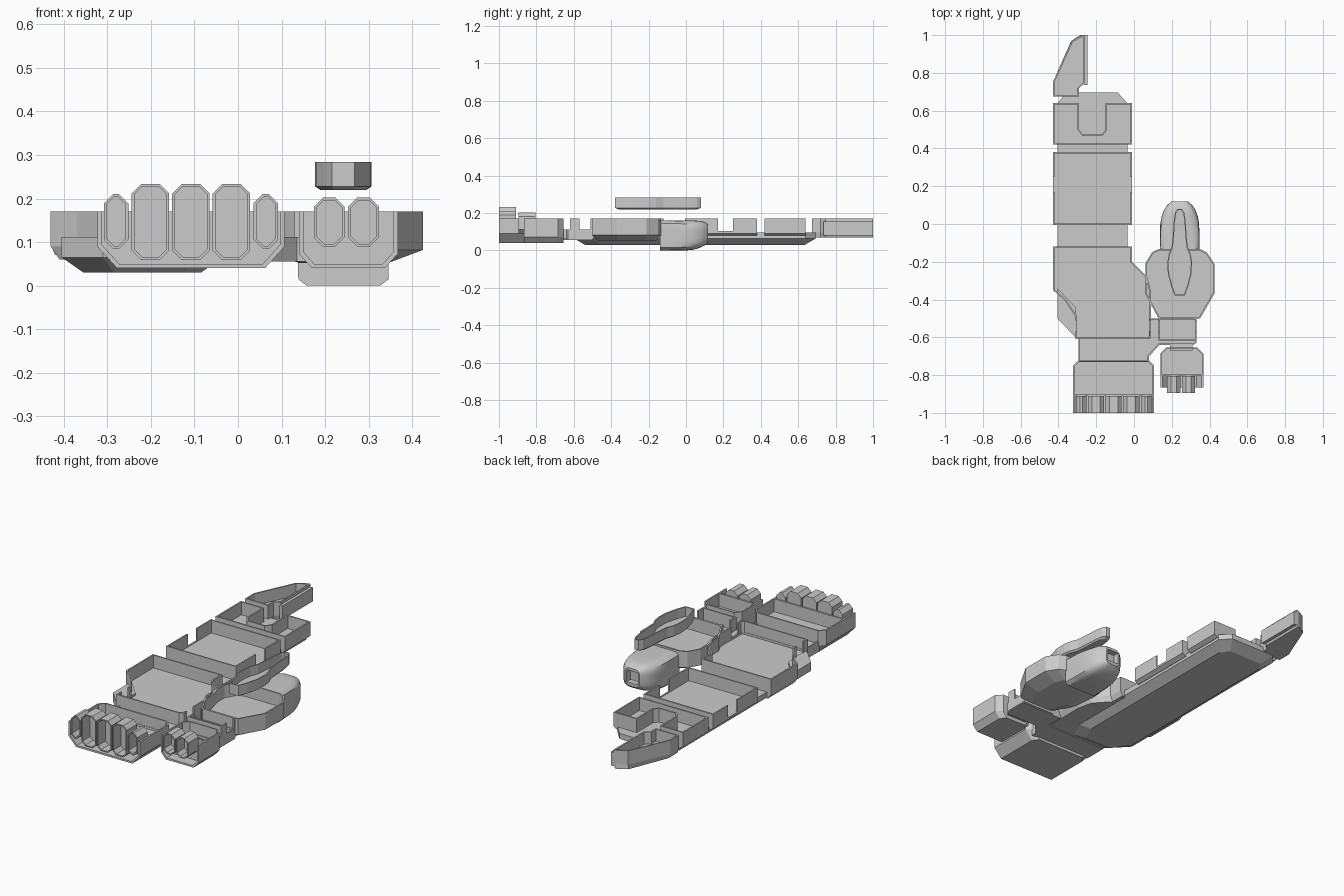
import bpy, bmesh, math
from mathutils import Matrix, Vector

if "Cube" in bpy.data.objects:
    bpy.data.objects.remove(bpy.data.objects["Cube"])


def inset(pts, t):
    # mitred inward offset of a counter-clockwise outline
    out, n = [], len(pts)
    for i in range(n):
        p, a, b = Vector(pts[i]), Vector(pts[i - 1]), Vector(pts[(i + 1) % n])
        d1, d2 = (p - a).normalized(), (b - p).normalized()
        n1, n2 = Vector((-d1.y, d1.x)), Vector((-d2.y, d2.x))
        out.append(tuple(p + (n1 + n2) * (t / max(0.3, 1 + n1.dot(n2)))))
    return out


def loft(name, rings, matrix=None):
    bm = bmesh.new()
    vs = [[bm.verts.new(p) for p in r] for r in rings]
    n = len(vs[0])
    for a, b in zip(vs, vs[1:]):
        for i in range(n):
            bm.faces.new((a[i], a[(i + 1) % n], b[(i + 1) % n], b[i]))
    bm.faces.new(vs[0][::-1])
    bm.faces.new(vs[-1])
    bmesh.ops.recalc_face_normals(bm, faces=bm.faces)
    if matrix:
        bm.transform(matrix)
    me = bpy.data.meshes.new(name)
    bm.to_mesh(me)
    bm.free()
    ob = bpy.data.objects.new(name, me)
    bpy.context.collection.objects.link(ob)
    return ob


def tray(name, pts, z0, zm, z1, floor=None, taper=(0, 0), t=0.008, matrix=None):
    # open-topped walled deck; taper narrows the underside; no floor = solid
    area = sum(pts[i - 1][0] * p[1] - p[0] * pts[i - 1][1] for i, p in enumerate(pts))
    pts = pts if area > 0 else pts[::-1]
    xs, ys = [p[0] for p in pts], [p[1] for p in pts]
    cx, cy = (min(xs) + max(xs)) / 2, (min(ys) + max(ys)) / 2
    sx = 1 - 2 * taper[0] / (max(xs) - min(xs))
    sy = 1 - 2 * taper[1] / (max(ys) - min(ys))
    rings = [[(cx + (x - cx) * sx, cy + (y - cy) * sy, z0) for x, y in pts]]
    if zm > z0:
        rings.append([(x, y, zm) for x, y in pts])
    rings.append([(x, y, z1) for x, y in pts])
    if floor is not None:
        inner = inset(pts, t)
        rings += [[(x, y, z1) for x, y in inner], [(x, y, floor) for x, y in inner]]
    return loft(name, rings, matrix)


def rect(x0, x1, y0, y1, c=0):
    if not c:
        return [(x0, y0), (x1, y0), (x1, y1), (x0, y1)]
    return [(x0 + c, y0), (x1 - c, y0), (x1, y0 + c), (x1, y1 - c),
            (x1 - c, y1), (x0 + c, y1), (x0, y1 - c), (x0, y0 + c)]


def cut(ob, x0, x1, y0, y1, z0, z1):
    c = tray("cutter", rect(x0, x1, y0, y1), z0, z0, z1)
    m = ob.modifiers.new("cut", 'BOOLEAN')
    m.operation, m.object, m.solver = 'DIFFERENCE', c, 'EXACT'
    bpy.context.view_layer.objects.active = ob
    bpy.ops.object.modifier_apply(modifier=m.name)
    bpy.data.objects.remove(c)


TOP, FLOOR = 0.17, 0.1

# long lower hull
tray("lower_hull", [(-0.405, -0.5), (-0.31, -0.6), (-0.09, -0.6), (-0.035, -0.5),
                    (-0.035, 0.64), (-0.085, 0.695), (-0.36, 0.695), (-0.405, 0.64)],
     0.03, 0.065, 0.095, taper=(0.05, 0.06))
tray("corner_fairing", [(-0.405, -0.34), (-0.31, -0.44), (-0.31, -0.6), (-0.405, -0.5)],
     0.065, 0.065, 0.112)

# forward deck with U-shaped notch
tray("forward_deck", [(-0.43, 0.42), (-0.01, 0.42), (-0.01, 0.64), (-0.15, 0.64), (-0.15, 0.5),
                      (-0.17, 0.475), (-0.27, 0.475), (-0.29, 0.5), (-0.29, 0.64), (-0.43, 0.64)],
     0.08, 0.092, TOP, FLOOR, (0.02, 0))

# middle deck with side doorways
mid = tray("middle_deck", rect(-0.43, -0.01, -0.005, 0.38), 0.08, 0.092, TOP, FLOOR, (0.02, 0))
cut(mid, -0.5, 0.05, 0.17, 0.25, 0.103, 0.2)

# main deck with side doorways
main = tray("main_deck", [(-0.43, -0.12), (-0.43, -0.35), (-0.37, -0.4), (-0.31, -0.49), (-0.31, -0.61),
                          (0.07, -0.61), (0.09, -0.595), (0.09, -0.36), (0.07, -0.28), (-0.01, -0.2),
                          (-0.01, -0.12)], 0.06, 0.09, TOP, FLOOR, (0.02, 0))
cut(main, -0.5, 0.15, -0.57, -0.51, 0.11, 0.2)

# prow piece with stepped side rail
tray("prow", [(-0.43, 0.675), (-0.29, 0.675), (-0.29, 0.72), (-0.262, 0.745), (-0.262, 1.0),
              (-0.275, 1.0), (-0.33, 0.97), (-0.43, 0.75)], 0.07, 0.095, TOP, 0.105, (0.01, 0))
tray("prow_rail", rect(-0.265, -0.247, 0.735, 1.0), 0.08, 0.08, 0.155)

# low link between the hulls
tray("link_bridge", [(-0.295, -0.73), (0.08, -0.73), (0.08, -0.7), (0.135, -0.64), (0.315, -0.64),
                     (0.33, -0.63), (0.33, -0.5), (0.08, -0.5), (0.08, -0.6), (-0.295, -0.6)],
     0.055, 0.055, 0.112, FLOOR)
stem = tray("pod_stem", rect(0.13, 0.332, -0.62, -0.495), 0.06, 0.06, TOP, FLOOR)
cut(stem, 0.1, 0.4, -0.57, -0.51, 0.11, 0.2)
tray("pod_engine_neck", rect(0.19, 0.31, -0.67, -0.63), 0.06, 0.06, 0.112)

UPRIGHT = Matrix.Rotation(math.radians(90), 4, 'X')   # local z becomes -y


def engine(prefix, x0, x1, back, wall, lip, front, ch, nozzles):
    # engine deck, lower shroud lip and a row of octagonal nozzles
    c = 0.03
    tray(prefix + "_deck", [(x0, wall), (x1, wall), (x1, back - c), (x1 - c, back),
                            (x0 + c, back), (x0, back - c)], 0.04, 0.04 + ch * 1.1, TOP, FLOOR, (ch, 0))
    w, zc = 0.01, 0.04 + ch * 1.1
    shroud = [(x0, TOP), (x0, zc), (x0 + ch, 0.04), (x1 - ch, 0.04), (x1, zc), (x1, TOP),
              (x1 - w, TOP), (x1 - w, zc + w / 2), (x1 - ch - w / 2, 0.04 + w),
              (x0 + ch + w / 2, 0.04 + w), (x0 + w, zc + w / 2), (x0 + w, TOP)]
    tray(prefix + "_shroud", shroud, -wall, -wall, -lip, matrix=UPRIGHT)
    for i, (a, b, lo, hi) in enumerate(nozzles):
        tray(f"{prefix}_nozzle_{i + 1}", rect(a, b, lo, hi, 0.021), -wall, -wall, -front,
             -wall + 0.025, t=0.006, matrix=UPRIGHT)


big = [(x, x + 0.086, 0.06, 0.233) for x in (-0.244, -0.151, -0.058)]
small = [(x, x + 0.056, 0.085, 0.21) for x in (-0.308, 0.036)]
engine("main_engine", -0.323, 0.107, -0.72, -0.91, -1.0, -1.0, 0.045, big + small)
engine("pod_engine", 0.14, 0.367, -0.655, -0.805, -0.865, -0.895, 0.03,
       [(x, x + 0.071, 0.09, 0.202) for x in (0.174, 0.253)])

# side pod deck
tray("pod_deck", [(0.13, -0.5), (0.35, -0.5), (0.425, -0.37), (0.425, -0.21), (0.385, -0.15),
                  (0.35, -0.133), (0.13, -0.133), (0.095, -0.15), (0.06, -0.21), (0.06, -0.37)],
     0.052, 0.082, TOP, FLOOR, (0.08, 0.03))

# rounded pod nose with window recess: y, half width, bottom, top, squareness
rings = []
for y, hw, lo, hi, e in [(-0.14, 0.104, 0, 0.16, 14), (-0.05, 0.104, 0, 0.16, 8), (0.0, 0.103, 0, 0.16, 5),
                         (0.04, 0.096, 0.004, 0.16, 4), (0.075, 0.083, 0.014, 0.158, 4),
                         (0.1, 0.066, 0.027, 0.152, 4), (0.118, 0.045, 0.042, 0.14, 4)]:
    r = []
    for k in range(32):
        a = math.tau * (k + 0.5) / 32
        u, v = math.cos(a), math.sin(a)
        s = (abs(u) ** e + abs(v) ** e) ** (-1 / e)
        r.append((0.242 + hw * u * s, y, (lo + hi) / 2 + (hi - lo) / 2 * v * s))
    rings.append(r)
nose = loft("pod_nose", rings)
cut(nose, 0.208, 0.276, 0.085, 0.2, 0.06, 0.125)
bpy.context.view_layer.objects.active = nose
nose.select_set(True)
bpy.ops.object.shade_smooth_by_angle(angle=math.radians(32))

# floating canopy tray above the pod, mirrored half outline
half = [(0.012, 0.08), (0.024, 0.06), (0.031, 0.02), (0.036, -0.06), (0.042, -0.12), (0.058, -0.16),
        (0.065, -0.2), (0.063, -0.26), (0.045, -0.33), (0.026, -0.38)]
tray("canopy", [(0.242 + x, y) for x, y in half] + [(0.242 - x, y) for x, y in half[::-1]],
     0.22, 0.228, 0.284, 0.232, (0.012, 0.02), t=0.006)
